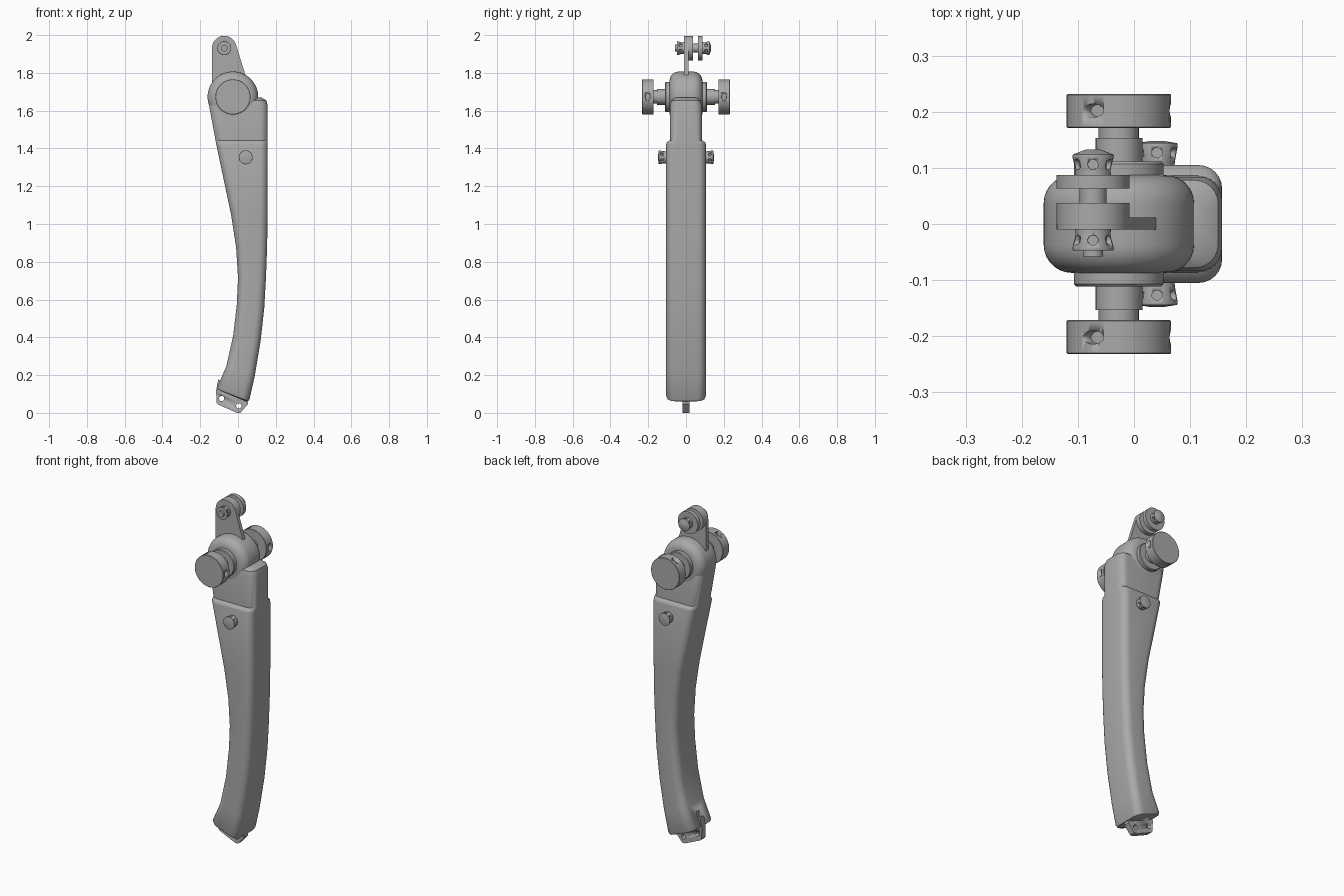
import bpy, bmesh, math
from mathutils import Matrix, Vector

if "Cube" in bpy.data.objects:
    bpy.data.objects.remove(bpy.data.objects["Cube"])

GREY = (0.4, 0.4, 0.4, 1)
metal = bpy.data.materials.new("plain grey")
metal.use_nodes = True
metal.diffuse_color = GREY
metal.node_tree.nodes["Principled BSDF"].inputs["Base Color"].default_value = GREY


def finish(name, bm, angle=35):
    bmesh.ops.recalc_face_normals(bm, faces=bm.faces)
    mesh = bpy.data.meshes.new(name)
    bm.to_mesh(mesh)
    bm.free()
    obj = bpy.data.objects.new(name, mesh)
    bpy.context.collection.objects.link(obj)
    mesh.materials.append(metal)
    bpy.ops.object.select_all(action="DESELECT")
    obj.select_set(True)
    bpy.context.view_layer.objects.active = obj
    bpy.ops.object.shade_smooth_by_angle(angle=math.radians(angle))
    return obj


def skin(name, rings, angle=35):
    """Join closed rings of points in sequence and cap both ends."""
    bm = bmesh.new()
    loops = [[bm.verts.new(p) for p in ring] for ring in rings]
    n = len(loops[0])
    for a, b in zip(loops, loops[1:]):
        for i in range(n):
            bm.faces.new((a[i], a[(i + 1) % n], b[(i + 1) % n], b[i]))
    bm.faces.new(loops[0])
    bm.faces.new(loops[-1])
    return finish(name, bm, angle)


def lathe(name, x, z, profile, sides=48):
    """Turn a (y, radius) profile about an axis along y."""
    turns = [math.tau * i / sides for i in range(sides)]
    return skin(name, [[(x + r * math.cos(a), y, z + r * math.sin(a)) for a in turns]
                       for y, r in profile])


def plate(name, outline, y0, y1):
    return skin(name, [[(x, y, z) for x, z in outline] for y in (y0, y1)])


def cut(obj, cutters):
    for c in cutters:
        c.hide_render = True
        mod = obj.modifiers.new("cut", "BOOLEAN")
        mod.operation = "DIFFERENCE"
        mod.solver = "EXACT"
        mod.object = c
        bpy.context.view_layer.objects.active = obj
        bpy.ops.object.modifier_apply(modifier=mod.name)
        bpy.data.objects.remove(c)


def radial_holes(obj, x, y, z, radius, depth, ry, rt, count, start=0):
    """Sink oval holes into the rim of a part turned about y."""
    cutters = []
    for i in range(count):
        a = start + math.tau * i / count
        out = Vector((math.cos(a), 0, math.sin(a)))
        side = Vector((-math.sin(a), 0, math.cos(a)))
        centre = Vector((x, y, z))
        steps = [math.tau * k / 20 for k in range(20)]
        cutters.append(skin("hole_cutter", [
            [centre + out * d + side * rt * math.cos(t) + Vector((0, ry * math.sin(t), 0))
             for t in steps] for d in (radius - depth, radius + 0.02)]))
    cut(obj, cutters)


# Main limb: rounded-rectangle sections (left x, z, right x, z, half depth)
SECTIONS = [
    (-0.095, 0.122, 0.042, 0.064, 0.085),
    (-0.108, 0.128, 0.055, 0.066, 0.100),
    (-0.110, 0.140, 0.062, 0.080, 0.105),
    (-0.062, 0.250, 0.089, 0.200, 0.105),
    (-0.026, 0.410, 0.119, 0.380, 0.105),
    (-0.006, 0.580, 0.139, 0.560, 0.105),
    (0.000, 0.720, 0.148, 0.720, 0.105),
    (-0.010, 0.880, 0.154, 0.880, 0.105),
    (-0.036, 1.050, 0.157, 1.050, 0.105),
    (-0.115, 1.425, 0.157, 1.425, 0.105),
    (-0.117, 1.437, 0.157, 1.437, 0.101),
    (-0.119, 1.447, 0.157, 1.447, 0.086),
    (-0.153, 1.630, 0.157, 1.630, 0.084),
    (-0.150, 1.655, 0.150, 1.658, 0.078),
    (-0.130, 1.667, 0.125, 1.673, 0.060),
]


def section(xl, zl, xr, zr, hy, r=0.042, steps=6):
    ring = []
    width = xr - xl
    for q, (sx, sy) in enumerate(((1, 1), (-1, 1), (-1, -1), (1, -1))):
        for k in range(steps + 1):
            a = math.pi / 2 * (q + k / steps)
            u = width / 2 + sx * (width / 2 - r) + r * math.cos(a)
            y = sy * (hy - r) + r * math.sin(a)
            ring.append((xl + u, y, zl + (zr - zl) * u / width))
    return ring


limb = skin("main_limb", [section(*s) for s in SECTIONS], 40)

# Notch above the foot tab
cut(limb, [plate("notch_cutter", [(-0.15, 0.08), (-0.07, 0.08), (-0.07, 0.21), (-0.15, 0.21)],
                 -0.02, 0.02)])

# Round shoulder hub with soft rims
HX, HZ = -0.027, 1.677
arc = [(0.037 + 0.05 * math.sin(a), 0.084 + 0.05 * math.cos(a))
       for a in (math.pi / 2 * k / 7 for k in range(8))]
lathe("shoulder_hub", HX, HZ, [(-y, r) for y, r in reversed(arc)] + arc, 64)

# Axle flanges, necks and end discs, plus side bolts, on both faces
BX, BZ = 0.041, 1.357
for s, side in ((-1, "front"), (1, "back")):
    lathe(side + "_flange", HX, HZ, [(s * y, r) for y, r in
          ((0.07, 0.08), (0.107, 0.08), (0.111, 0.076))])
    lathe(side + "_neck", HX, HZ, [(s * y, r) for y, r in
          ((0.1, 0.042), (0.153, 0.042), (0.153, 0.036), (0.18, 0.036))], 24)
    disc = lathe(side + "_disc", HX, HZ, [(s * y, r) for y, r in
                 ((0.171, 0.091), (0.173, 0.093), (0.230, 0.093), (0.232, 0.091))], 64)
    radial_holes(disc, HX, s * 0.202, HZ, 0.093, 0.03, 0.012, 0.021, 3)
    bolt = lathe(side + "_side_bolt", BX, BZ, [(s * y, r) for y, r in
                 ((0.09, 0.03), (0.112, 0.032), (0.14, 0.037), (0.144, 0.036), (0.148, 0.012))], 30)
    radial_holes(bolt, BX, s * 0.127, BZ, 0.035, 0.014, 0.009, 0.009, 6, math.pi / 6)

# Upper lug plate: round top, tapering foot sunk into the hub
LX, LZ, LR = -0.073, 1.935, 0.065
top = [(LX + LR * math.cos(a), LZ + LR * math.sin(a))
       for a in (math.radians(18 + 162 * k / 20) for k in range(21))]
plate("upper_lug", top + [(LX - LR, 1.72), (0.062, 1.72)], -0.010, 0.012)
lathe("lug_boss", LX, LZ, [(0.0, LR), (0.037, LR)])
lathe("lug_washer", LX, LZ, [(0.063, LR), (0.087, LR)])
lathe("lug_pin", LX, LZ, [(-0.058, 0.018), (0.125, 0.018)], 24)
lathe("lug_spacer", LX, LZ, [(0.03, 0.024), (0.07, 0.024)], 24)

# Nuts clamping the lug
for name, y0, s in (("front_lug_nut", -0.008, -1), ("back_lug_nut", 0.085, 1)):
    nut = lathe(name, LX, LZ, [(y0 + s * d, r) for d, r in
                ((0, 0.032), (0.012, 0.031), (0.035, 0.037), (0.039, 0.036), (0.048, 0.012))
                [:4 if s < 0 else 5]], 30)
    radial_holes(nut, LX, y0 + s * 0.021, LZ, 0.035, 0.012, 0.009, 0.009, 6, math.pi / 6)

# Foot tab with two pin holes
tab = plate("foot_tab", [(-0.105, 0.18), (-0.116, 0.12), (-0.113, 0.058), (-0.105, 0.048),
                         (-0.005, 0.004), (0.012, 0.004), (0.052, 0.05), (0.05, 0.11)],
            -0.018, 0.018)
cut(tab, [lathe("pin_cutter", x, z, [(-0.05, 0.014), (0.05, 0.014)], 20)
          for x, z in ((-0.087, 0.08), (0.004, 0.041))])

# Settle the whole model exactly on the ground
parts = [o for o in bpy.context.scene.objects if o.type == "MESH" and metal.name in o.data.materials]
low = min(v.co.z for o in parts for v in o.data.vertices)
for o in parts:
    o.data.transform(Matrix.Translation((0, 0, -low)))
